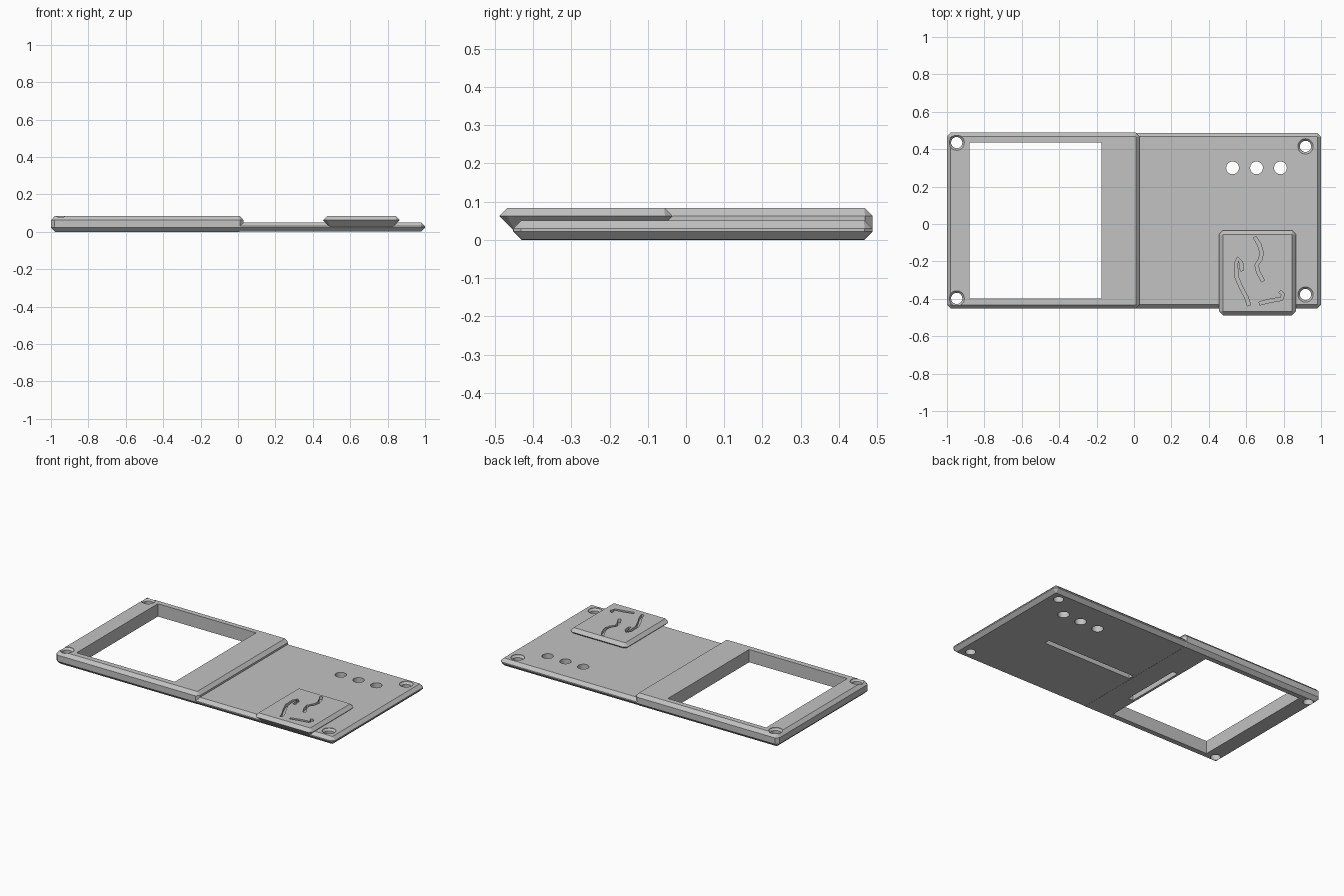
import bpy, bmesh, math
from mathutils import Vector

old = bpy.data.objects.get("Cube")
if old:
    bpy.data.objects.remove(old)

grey = bpy.data.materials.new("light grey plastic")
grey.use_nodes = True
colour = (0.54, 0.54, 0.54, 1)
grey.diffuse_color = colour
grey.node_tree.nodes["Principled BSDF"].inputs["Base Color"].default_value = colour


def loft(bm, rings):
    """Skin a stack of equal-length rings and cap both ends."""
    loops = [[bm.verts.new(p) for p in ring] for ring in rings]
    n = len(loops[0])
    for a, b in zip(loops, loops[1:]):
        for i in range(n):
            j = (i + 1) % n
            bm.faces.new((a[i], a[j], b[j], b[i]))
    bm.faces.new(loops[0][::-1])
    bm.faces.new(loops[-1])


def slab_ring(x0, x1, y0, y1, inset, z, corner=0.02):
    x0, x1, y0, y1 = x0 + inset, x1 - inset, y0 + inset, y1 - inset
    c = max(corner - inset, 0.002)
    return [(x0 + c, y0, z), (x1 - c, y0, z), (x1, y0 + c, z), (x1, y1 - c, z),
            (x1 - c, y1, z), (x0 + c, y1, z), (x0, y1 - c, z), (x0, y0 + c, z)]


def box(bm, x0, x1, y0, y1, z0, z1):
    loft(bm, [[(x0, y0, z), (x1, y0, z), (x1, y1, z), (x0, y1, z)] for z in (z0, z1)])


def lathe(bm, x, y, profile, n=32):
    loft(bm, [[(x + r * math.cos(math.tau * i / n), y + r * math.sin(math.tau * i / n), z)
               for i in range(n)] for r, z in profile])


def groove(bm, points, width, z0, z1):
    """Ribbon of constant width along a path, extruded upwards."""
    pts = [Vector(p) for p in points]
    left, right = [], []
    for i, p in enumerate(pts):
        d = (pts[min(i + 1, len(pts) - 1)] - pts[max(i - 1, 0)]).normalized()
        side = Vector((-d.y, d.x)) * width / 2
        left.append(p + side)
        right.append(p - side)
    outline = right + left[::-1]
    loft(bm, [[(p.x, p.y, z) for p in outline] for z in (z0, z1)])


def finish(bm, name):
    bmesh.ops.recalc_face_normals(bm, faces=bm.faces)
    mesh = bpy.data.meshes.new(name)
    bm.to_mesh(mesh)
    bm.free()
    mesh.materials.append(grey)
    ob = bpy.data.objects.new(name, mesh)
    bpy.context.collection.objects.link(ob)
    return ob


def slab(name, bounds, rings):
    bm = bmesh.new()
    loft(bm, [slab_ring(*bounds, inset, z) for inset, z in rings])
    return finish(bm, name)


def combine(target, tool, operation):
    mod = target.modifiers.new(operation.lower(), 'BOOLEAN')
    mod.operation, mod.solver, mod.object = operation, 'EXACT', tool
    bpy.context.view_layer.objects.active = target
    bpy.ops.object.modifier_apply(modifier=mod.name)
    bpy.data.objects.remove(tool)


# Chamfered slabs: thick window half, thin half, raised badge
cover = slab("cover_plate", (-1, 0.03, -0.452, 0.488),
             [(0.022, 0), (0, 0.022), (0, 0.062), (0.02, 0.083)])
thin_half = slab("thin_half", (-0.08, 1, -0.451, 0.487),
                 [(0.022, 0.0005), (0, 0.0225), (0, 0.03), (0.02, 0.05)])
badge = slab("badge", (0.455, 0.865, -0.488, -0.035),
             [(0.04, 0.022), (0, 0.062), (0.02, 0.083)])
combine(cover, thin_half, 'UNION')
combine(cover, badge, 'UNION')

cut = bmesh.new()
# Window opening and the two slots underneath
box(cut, -0.88, -0.175, -0.397, 0.435, -0.1, 0.2)
box(cut, 0.02, 0.655, -0.02, 0.015, -0.1, 0.03)
box(cut, -0.16, -0.125, -0.2, 0.2, -0.1, 0.04)

# Countersunk corner screw holes
for x, y, top in ((-0.948, 0.435, 0.083), (-0.948, -0.398, 0.083),
                  (0.917, 0.415, 0.05), (0.917, -0.377, 0.05)):
    lathe(cut, x, y, [(0.03, -0.1), (0.03, top - 0.015), (0.041, top - 0.003), (0.041, 0.2)])

# Row of three button holes
for i in range(3):
    lathe(cut, 0.527 + 0.128 * i, 0.3, [(0.034, -0.1), (0.034, 0.2)])

# Engraved decorative strokes on the badge
strokes = (
    [(0.645, -0.07), (0.67, -0.11), (0.683, -0.155), (0.675, -0.19),
     (0.655, -0.22), (0.665, -0.26), (0.69, -0.305)],
    [(0.578, -0.25), (0.572, -0.205), (0.556, -0.185), (0.545, -0.21),
     (0.547, -0.28), (0.575, -0.345), (0.6, -0.39), (0.615, -0.435)],
    [(0.67, -0.425), (0.73, -0.41), (0.79, -0.4), (0.797, -0.375), (0.78, -0.36)],
)
for path in strokes:
    groove(cut, path, 0.018, 0.062, 0.2)

cutter = finish(cut, "cutter")
cutter.hide_render = True
combine(cover, cutter, 'DIFFERENCE')

# Flat chamfers, smooth hole walls
bpy.ops.object.select_all(action='DESELECT')
cover.select_set(True)
bpy.context.view_layer.objects.active = cover
bpy.ops.object.shade_smooth_by_angle(angle=math.radians(20))
